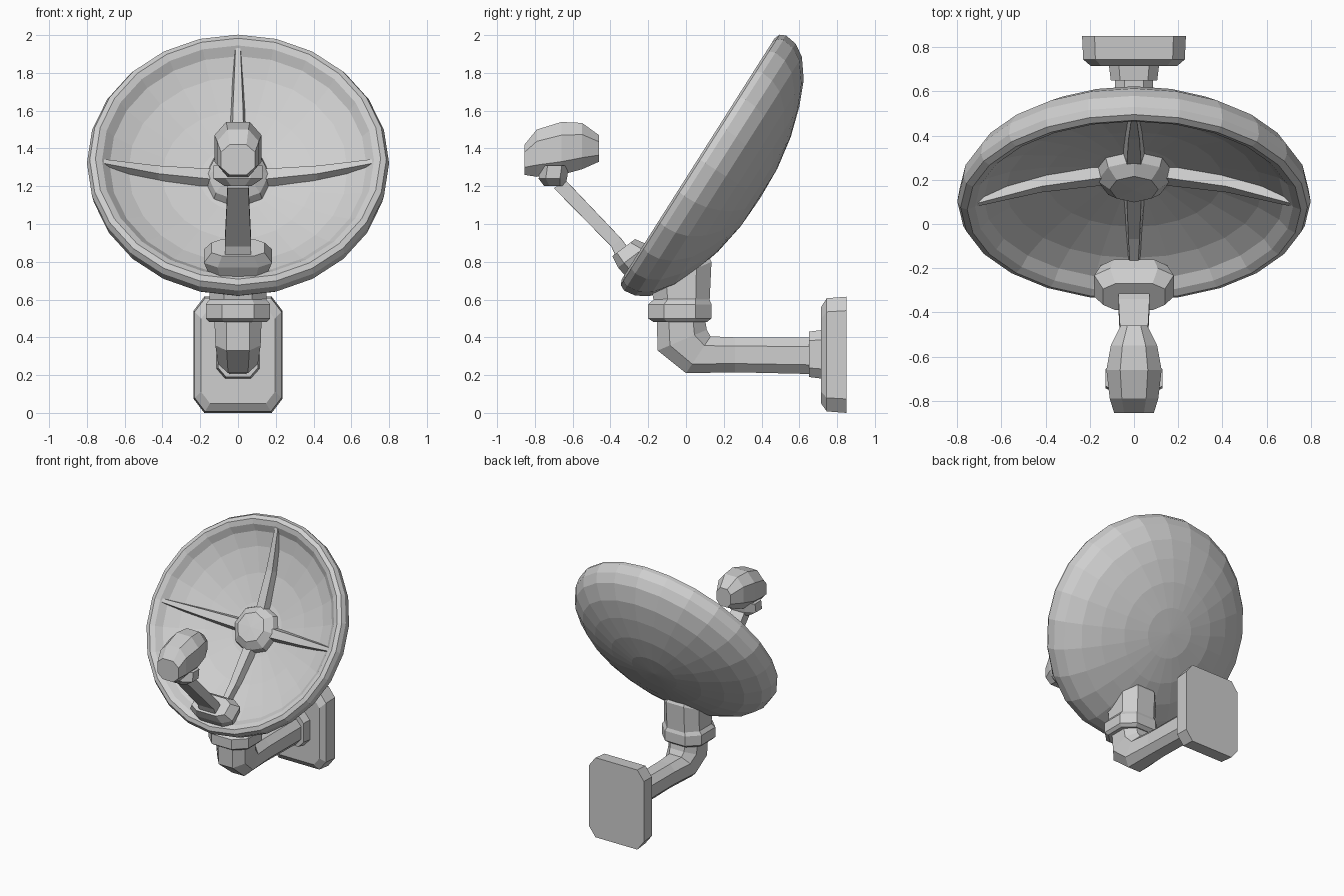
import bpy, bmesh, math
from mathutils import Vector, Matrix

if "Cube" in bpy.data.objects:
    bpy.data.objects.remove(bpy.data.objects["Cube"])

grey = bpy.data.materials.new("light_grey")
grey.diffuse_color = (0.62, 0.62, 0.62, 1)
grey.use_nodes = True
grey.node_tree.nodes["Principled BSDF"].inputs["Base Color"].default_value = grey.diffuse_color


def finish(name, bm, matrix=None):
    """Turn a bmesh into a flat-shaded object."""
    if matrix:
        bm.transform(matrix)
    bmesh.ops.remove_doubles(bm, verts=bm.verts, dist=1e-5)
    bmesh.ops.recalc_face_normals(bm, faces=bm.faces)
    me = bpy.data.meshes.new(name)
    bm.to_mesh(me)
    bm.free()
    me.materials.append(grey)
    ob = bpy.data.objects.new(name, me)
    bpy.context.collection.objects.link(ob)
    return ob


def loft(name, sections, c=0.5):
    """Skin chamfered cross-sections, each (y1, z1, y2, z2, half_width)."""
    shape = [(1, c), (c, 1), (-c, 1), (-1, c), (-1, -c), (-c, -1), (c, -1), (1, -c)]
    bm = bmesh.new()
    rings = []
    for y1, z1, y2, z2, hw in sections:
        mid = Vector((0, (y1 + y2) / 2, (z1 + z2) / 2))
        half = Vector((0, (y2 - y1) / 2, (z2 - z1) / 2))
        rings.append([bm.verts.new(mid + half * b + Vector((hw * a, 0, 0))) for a, b in shape])
    for r, s in zip(rings, rings[1:]):
        for i in range(8):
            j = (i + 1) % 8
            bm.faces.new((r[i], r[j], s[j], s[i]))
    bm.faces.new(rings[0])
    bm.faces.new(rings[-1])
    return finish(name, bm)


def lathe(name, profile, n, matrix):
    """Revolve (radius, height) points, closing at the axis."""
    bm = bmesh.new()
    rings = []
    for r, z in profile:
        if r == 0:
            rings.append([bm.verts.new((0, 0, z))] * n)
        else:
            rings.append([bm.verts.new((r * math.sin(2 * math.pi * i / n),
                                        r * math.cos(2 * math.pi * i / n), z)) for i in range(n)])
    for r, s in zip(rings, rings[1:]):
        for i in range(n):
            j = (i + 1) % n
            bm.faces.new(list(dict.fromkeys((r[i], r[j], s[j], s[i]))))
    return finish(name, bm, matrix)


# Dish frame: local z looks out of the bowl, local y runs up the rim
dish = Matrix.Translation((0, 0.085, 1.333)) @ Matrix.Rotation(math.radians(57.6), 4, 'X')

# Bowl, with thick rounded lip
lathe("dish", [(0, -0.365), (0.18, -0.358), (0.36, -0.328), (0.52, -0.28), (0.65, -0.225),
               (0.75, -0.15), (0.79, -0.085), (0.80, -0.02), (0.785, 0.012), (0.755, 0.024),
               (0.72, 0.008), (0.68, -0.035), (0.58, -0.085), (0.40, -0.138), (0.2, -0.172),
               (0, -0.18)], 24, dish)

# Hub in the bowl centre
lathe("dish_hub", [(0, -0.20), (0.19, -0.20), (0.165, -0.13), (0.11, -0.085), (0, -0.08)], 8, dish)

# Four straight ribs from hub to lip
for k, side in enumerate(("upper", "left", "lower", "right")):
    bm = bmesh.new()
    rows = []
    for r, top, base, w in ((0.12, -0.13, -0.20, 0.055), (0.42, -0.085, -0.16, 0.042),
                            (0.735, 0.005, -0.06, 0.02)):
        rows.append([bm.verts.new(p) for p in ((-w, r, base), (-w * 0.6, r, top),
                                               (w * 0.6, r, top), (w, r, base))])
    for a, b in zip(rows, rows[1:]):
        for i in range(4):
            j = (i + 1) % 4
            bm.faces.new((a[i], a[j], b[j], b[i]))
    bm.faces.new(rows[0])
    bm.faces.new(rows[-1])
    finish(side + "_rib", bm, dish @ Matrix.Rotation(k * math.pi / 2, 4, 'Z'))

# Wall plate and flange
loft("wall_plate", [(0.715, 0.05, 0.715, 0.56, 0.195), (0.745, 0.008, 0.745, 0.607, 0.23),
                    (0.85, 0.0, 0.85, 0.615, 0.235)], 0.76)
loft("arm_flange", [(0.65, 0.19, 0.65, 0.43, 0.105), (0.73, 0.18, 0.73, 0.44, 0.115)], 0.6)

# Bent support pipe
loft("support_arm", [(-0.155, 0.50, 0.10, 0.50, 0.125), (-0.15, 0.33, 0.11, 0.44, 0.12),
                     (0.0, 0.21, 0.13, 0.405, 0.105), (0.26, 0.215, 0.26, 0.40, 0.09),
                     (0.70, 0.205, 0.70, 0.40, 0.085)])

# Collar and neck under the dish
loft("collar", [(-0.17, 0.48, 0.11, 0.48, 0.15), (-0.20, 0.50, 0.135, 0.50, 0.17),
                (-0.20, 0.575, 0.135, 0.575, 0.17), (-0.16, 0.61, 0.12, 0.61, 0.145)])
loft("dish_neck", [(-0.17, 0.59, 0.125, 0.59, 0.15), (-0.185, 0.66, 0.135, 0.80, 0.15),
                   (-0.10, 0.72, 0.10, 0.86, 0.11)])

# Receiver bracket on the lower lip, and its boom
loft("receiver_bracket", [(-0.30, 0.70, -0.16, 0.84, 0.15), (-0.36, 0.77, -0.20, 0.89, 0.18),
                          (-0.39, 0.83, -0.27, 0.92, 0.14)], 0.6)
loft("receiver_boom", [(-0.36, 0.80, -0.29, 0.85, 0.07), (-0.395, 0.88, -0.34, 0.92, 0.07),
                       (-0.70, 1.19, -0.635, 1.23, 0.055)], 0.97)

# Receiver clamp and head
loft("receiver_clamp", [(-0.75, 1.20, -0.64, 1.20, 0.07), (-0.78, 1.24, -0.63, 1.24, 0.13),
                        (-0.77, 1.31, -0.62, 1.31, 0.13)])
loft("receiver_head", [(-0.855, 1.26, -0.855, 1.42, 0.09), (-0.79, 1.25, -0.79, 1.50, 0.11),
                       (-0.66, 1.26, -0.66, 1.54, 0.125), (-0.55, 1.29, -0.55, 1.535, 0.105),
                       (-0.46, 1.33, -0.46, 1.47, 0.06)])
